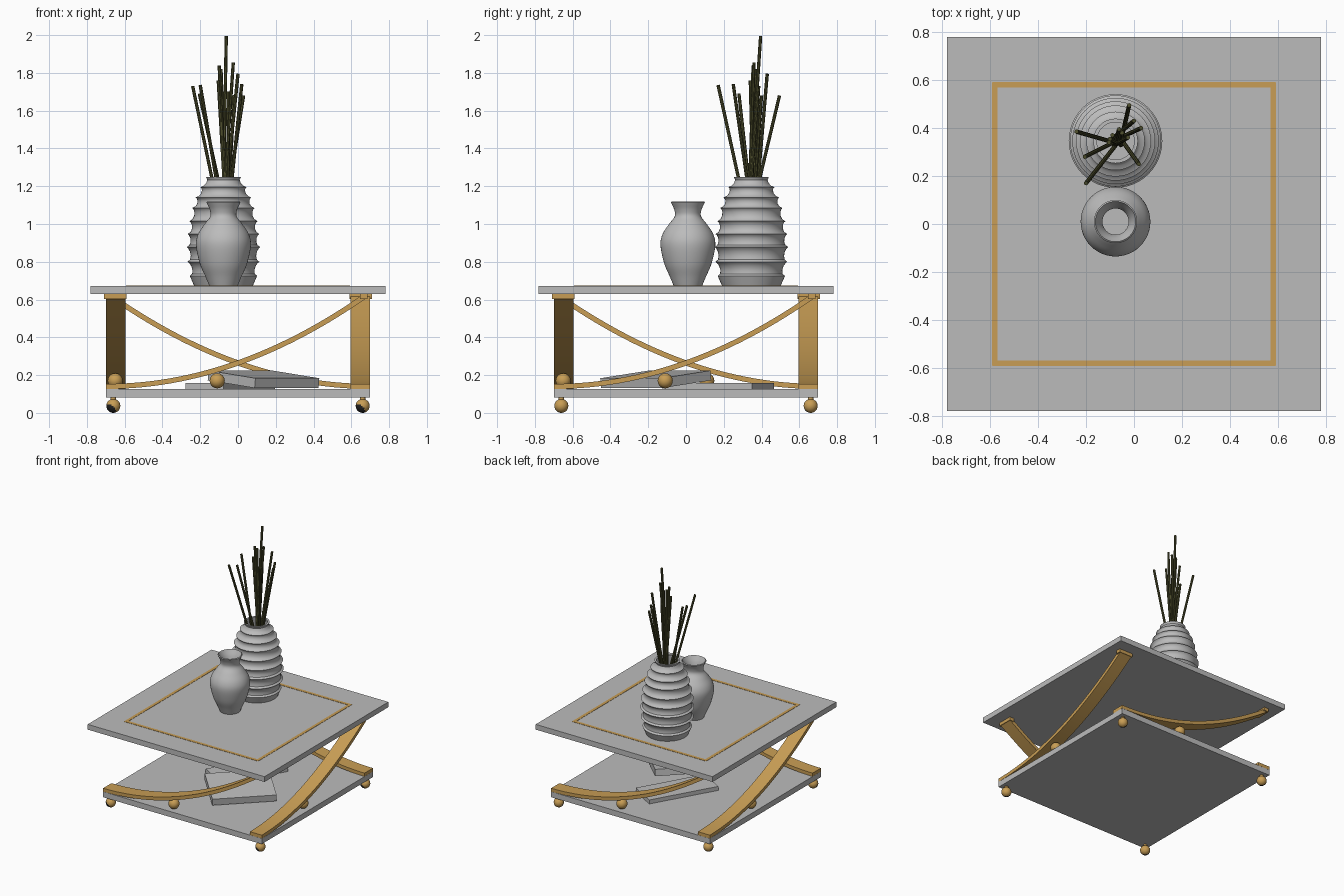
import bpy, bmesh, math, random
from mathutils import Vector, Matrix

random.seed(4)
cube = bpy.data.objects.get("Cube")
if cube:
    bpy.data.objects.remove(cube, do_unlink=True)


def material(name, rgb):
    m = bpy.data.materials.new(name)
    m.use_nodes = True
    m.diffuse_color = (*rgb, 1)
    m.node_tree.nodes["Principled BSDF"].inputs["Base Color"].default_value = (*rgb, 1)
    return m


GREY = material("pale grey", (0.5, 0.5, 0.5))
GOLD = material("brushed gold", (0.58, 0.34, 0.09))
BLACK = material("black rubber", (0.015, 0.015, 0.015))
OLIVE = material("olive reed", (0.075, 0.075, 0.025))


def finish(name, bm, mats, smooth=False):
    bmesh.ops.recalc_face_normals(bm, faces=bm.faces)
    mesh = bpy.data.meshes.new(name)
    bm.to_mesh(mesh)
    bm.free()
    for m in mats:
        mesh.materials.append(m)
    ob = bpy.data.objects.new(name, mesh)
    bpy.context.collection.objects.link(ob)
    if smooth:
        bpy.ops.object.select_all(action='DESELECT')
        ob.select_set(True)
        bpy.context.view_layer.objects.active = ob
        bpy.ops.object.shade_smooth_by_angle(angle=math.radians(35))
    return ob


def box(name, size, loc, mat, rot=Matrix.Identity(4)):
    bm = bmesh.new()
    bmesh.ops.create_cube(bm, size=1, matrix=Matrix.Translation(loc) @ rot @ Matrix.Diagonal((*size, 1)))
    return finish(name, bm, [mat])


def ball(name, radius, loc, mats, patch=None):
    bm = bmesh.new()
    bmesh.ops.create_uvsphere(bm, u_segments=24, v_segments=16, radius=radius)
    if patch:
        for f in bm.faces:
            f.material_index = int(f.calc_center_median().normalized().dot(patch) > 0.6)
    bmesh.ops.translate(bm, verts=bm.verts, vec=loc)
    return finish(name, bm, mats, True)


def lathe(name, profile, loc, mat):
    bm = bmesh.new()
    verts = [bm.verts.new((r, 0, z)) for r, z in profile]
    edges = [bm.edges.new(p) for p in zip(verts, verts[1:])]
    bmesh.ops.spin(bm, geom=verts + edges, axis=(0, 0, 1), cent=(0, 0, 0),
                   angle=math.tau, steps=48, use_duplicate=False)
    bmesh.ops.remove_doubles(bm, verts=bm.verts, dist=0.0005)
    bmesh.ops.translate(bm, verts=bm.verts, vec=loc)
    return finish(name, bm, [mat], True)


def spline(points, steps=5):
    """Smooth curve through the given points."""
    pts = [Vector(p) for p in points]
    pts = [pts[0] * 2 - pts[1]] + pts + [pts[-1] * 2 - pts[-2]]
    out = []
    for a, b, c, d in zip(pts, pts[1:], pts[2:], pts[3:]):
        for i in range(steps):
            t = i / steps
            out.append(0.5 * (2 * b + (c - a) * t + (2 * a - 5 * b + 4 * c - d) * t**2
                              + (3 * b - a - 3 * c + d) * t**3))
    return out + [pts[-2]]


# Table slabs
box("table_top", (1.56, 1.56, 0.042), (0, 0, 0.651), GREY)
box("lower_shelf", (1.4, 1.4, 0.044), (0, 0, 0.104), GREY)

# Curved gold supports, repeated around the four sides
def support(name):
    bm = bmesh.new()
    n, half = 28, 0.0135
    upper, lower = [], []
    for i in range(n + 1):
        d = 1.37 * i / n
        normal = Vector((-0.508 * d, 0, 1)).normalized()
        centre = Vector((d - 0.7, -0.7, 0.14 + 0.254 * d * d))
        upper.append(bm.verts.new(centre + normal * half))
        lower.append(bm.verts.new(centre - normal * half))
    face = bm.faces.new(upper + lower[::-1])
    new = bmesh.ops.extrude_face_region(bm, geom=[face])["geom"]
    bmesh.ops.translate(bm, verts=[v for v in new if isinstance(v, bmesh.types.BMVert)], vec=(0, 0.105, 0))
    return finish(name, bm, [GOLD], True)


for k, side in enumerate(("front", "right_hand", "back", "left_hand")):
    turn = Matrix.Rotation(k * math.pi / 2, 4, 'Z')
    parts = [
        support(side + "_curved_support"),
        box(side + "_support_cap", (0.04, 0.12, 0.026), (0.665, -0.65, 0.617), GOLD),
        ball(side + "_support_ball", 0.04, (-0.11, -0.65, 0.17), [GOLD]),
        box(side + "_inlay_strip", (1.18, 0.024, 0.006), (0, -0.58, 0.671), GOLD),
    ]
    for ob in parts:
        ob.matrix_world = turn

# Ball casters with a black wheel patch
for x in (-0.66, 0.66):
    for y in (-0.66, 0.66):
        ball("caster", 0.037, (x, y, 0.037), [GOLD, BLACK], Vector((-0.55, -0.5, -0.67)))
        bm = bmesh.new()
        bmesh.ops.create_cone(bm, cap_ends=True, segments=16, radius1=0.014, radius2=0.014, depth=0.03,
                              matrix=Matrix.Translation((x, y, 0.072)))
        finish("caster_stem", bm, [GOLD], True)

# Books: one lying flat, one leaning on it
box("flat_book", (0.55, 0.23, 0.032), (-0.04, 0.17, 0.142), GREY, Matrix.Rotation(math.radians(60), 4, 'Z'))
box("leaning_book", (0.47, 0.36, 0.052), (0.135, -0.16, 0.178), GREY,
    Matrix.Rotation(math.radians(44), 4, 'Z') @ Matrix.Rotation(math.radians(6.5), 4, 'X'))

# Smooth vase
outer = spline([(0.075, 0.672), (0.095, 0.72), (0.125, 0.79), (0.145, 0.885), (0.135, 0.945),
                (0.1, 1.0), (0.07, 1.04), (0.072, 1.075), (0.09, 1.115)])
inner = spline([(0.084, 1.12), (0.06, 1.07), (0.06, 1.03), (0.12, 0.94), (0.11, 0.8), (0.06, 0.69)])
lathe("smooth_vase", [(0, 0.672)] + [tuple(p) for p in outer + inner] + [(0, 0.69)], (-0.077, 0.01, 0), GREY)

# Ribbed vase with sharp horizontal ridges
ridges = [(0.178, 0.725), (0.19, 0.8), (0.195, 0.878), (0.19, 0.947), (0.18, 1.015),
          (0.165, 1.085), (0.148, 1.14), (0.122, 1.195), (0.093, 1.25)]
profile = [(0, 0.672), (0.155, 0.672), (0.165, 0.695)]
for (r0, z0), (r1, z1) in zip(ridges, ridges[1:]):
    profile.append((r0, z0))
    for t, dent in ((0.15, 0.014), (0.4, 0.019), (0.7, 0.016), (0.9, 0.008)):
        if z1 < ridges[-1][1] or t < 0.8:
            profile.append((r0 + (r1 - r0) * t - dent, z0 + (z1 - z0) * t))
profile += [(0.093, 1.25), (0.078, 1.25), (0.085, 1.2), (0.14, 1.0), (0.13, 0.7), (0, 0.7)]
lathe("ribbed_vase", profile, (-0.077, 0.346, 0), GREY)

# Reeds fanning out of the ribbed vase
tips = [(-0.062, 0.395, 1.995), (-0.2, 0.17, 1.735), (-0.24, 0.385, 1.73), (-0.205, 0.28, 1.69),
        (-0.1, 0.355, 1.84), (-0.09, 0.37, 1.82), (-0.025, 0.36, 1.855), (0.0, 0.43, 1.795),
        (0.02, 0.25, 1.74), (-0.02, 0.495, 1.68), (0.03, 0.4, 1.68), (-0.105, 0.34, 1.76),
        (-0.05, 0.38, 1.7)]
for tip in tips:
    tip = Vector(tip)
    root = Vector((-0.07 + random.uniform(-0.02, 0.02), 0.345 + random.uniform(-0.02, 0.02), 1.0))
    axis = tip - root
    bm = bmesh.new()
    bmesh.ops.create_cone(bm, cap_ends=True, segments=8, radius1=0.009, radius2=0.009, depth=axis.length,
                          matrix=Matrix.Translation((root + tip) / 2) @ axis.to_track_quat('Z', 'Y').to_matrix().to_4x4())
    finish("reed", bm, [OLIVE], True)
